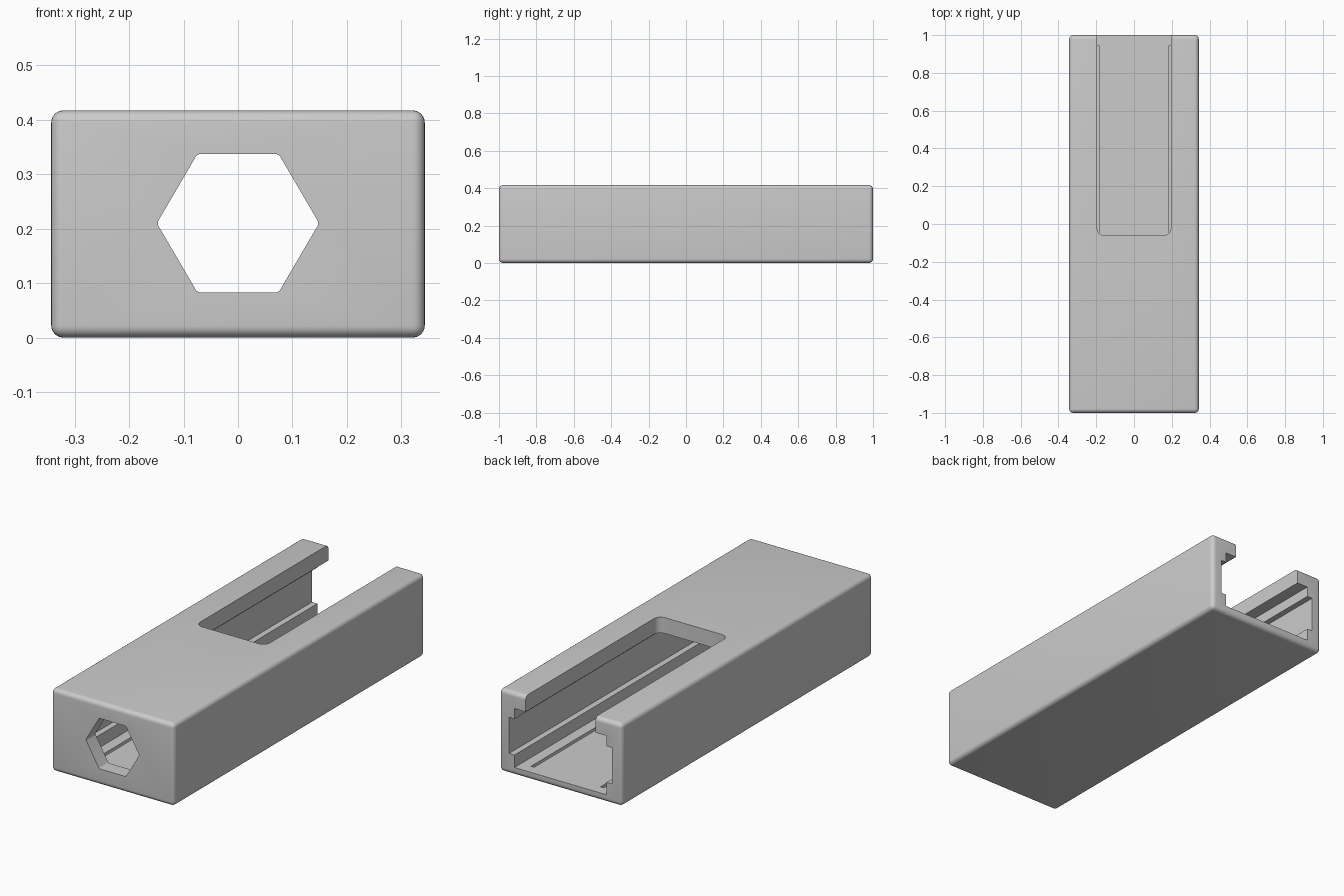
import bpy, bmesh, math
from mathutils import Vector

cube = bpy.data.objects.get("Cube")
if cube:
    bpy.data.objects.remove(cube, do_unlink=True)

WIDTH, LENGTH, HEIGHT = 0.686, 2.0, 0.417
FRONT_WALL, OPEN_END = -0.925, 1.1

grey = bpy.data.materials.new("plain grey")
grey.use_nodes = True
grey.diffuse_color = (0.6, 0.6, 0.6, 1)
grey.node_tree.nodes["Principled BSDF"].inputs["Base Color"].default_value = (0.6, 0.6, 0.6, 1)


def add_object(name, bm):
    bmesh.ops.recalc_face_normals(bm, faces=bm.faces)
    mesh = bpy.data.meshes.new(name)
    bm.to_mesh(mesh)
    bm.free()
    mesh.materials.append(grey)
    obj = bpy.data.objects.new(name, mesh)
    bpy.context.collection.objects.link(obj)
    return obj


def prism(name, outline, direction, round_radius=0.0):
    """Extrude a closed outline; optionally round the edges along the extrusion."""
    bm = bmesh.new()
    face = bm.faces.new([bm.verts.new(p) for p in outline])
    direction = Vector(direction)
    ext = bmesh.ops.extrude_face_region(bm, geom=[face])
    bmesh.ops.translate(bm, vec=direction,
                        verts=[g for g in ext["geom"] if isinstance(g, bmesh.types.BMVert)])
    if round_radius:
        long_edges = [e for e in bm.edges
                      if (e.verts[1].co - e.verts[0].co).cross(direction).length < 1e-5]
        bmesh.ops.bevel(bm, geom=long_edges, offset=round_radius, segments=6,
                        profile=0.5, affect="EDGES")
    return add_object(name, bm)


def box(name, x0, x1, y0, y1, z0, z1, round_radius=0.0):
    outline = [(x0, y0, z0), (x1, y0, z0), (x1, y1, z0), (x0, y1, z0)]
    return prism(name, outline, (0, 0, z1 - z0), round_radius)


# Outer block with every edge rounded
body = box("sleeve_body", -WIDTH / 2, WIDTH / 2, -LENGTH / 2, LENGTH / 2, 0, HEIGHT)
bevel = body.modifiers.new("rounded edges", "BEVEL")
bevel.width = 0.022
bevel.segments = 6
bevel.limit_method = "ANGLE"

# Stepped inner channel, open at the back
half = [(0.257, 0.04), (0.257, 0.103), (0.287, 0.103),
        (0.287, 0.285), (0.257, 0.285), (0.257, 0.337)]
section = half + [(-x, z) for x, z in reversed(half)]
cutters = [prism("channel_cutter", [(x, FRONT_WALL, z) for x, z in section],
                 (0, OPEN_END - FRONT_WALL, 0))]

# Top slot with rounded inner corners
cutters.append(box("slot_cutter", -0.195, 0.195, -0.06, OPEN_END, 0.2, 0.5, 0.037))

# Hexagonal hole through the front wall
hexagon = [(0.149 * math.cos(k * math.pi / 3), -1.1, 0.21 + 0.147 * math.sin(k * math.pi / 3))
           for k in range(6)]
cutters.append(prism("hex_hole_cutter", hexagon, (0, 0.3, 0), 0.006))

# Narrow grooves in the floor
for side in (-1, 1):
    x0, x1 = sorted((side * 0.185, side * 0.203))
    cutters.append(box("groove_cutter", x0, x1, FRONT_WALL + 0.02, 0.945, 0.025, 0.06))

for cutter in cutters:
    cutter.hide_render = True
    cut = body.modifiers.new(cutter.name, "BOOLEAN")
    cut.operation = "DIFFERENCE"
    cut.solver = "EXACT"
    cut.object = cutter

# Apply the modifiers and drop the cutters
bpy.ops.object.select_all(action="DESELECT")
body.select_set(True)
bpy.context.view_layer.objects.active = body
for name in [m.name for m in body.modifiers]:
    bpy.ops.object.modifier_apply(modifier=name)
for cutter in cutters:
    bpy.data.objects.remove(cutter, do_unlink=True)
bpy.ops.object.shade_smooth_by_angle(angle=math.radians(30))
